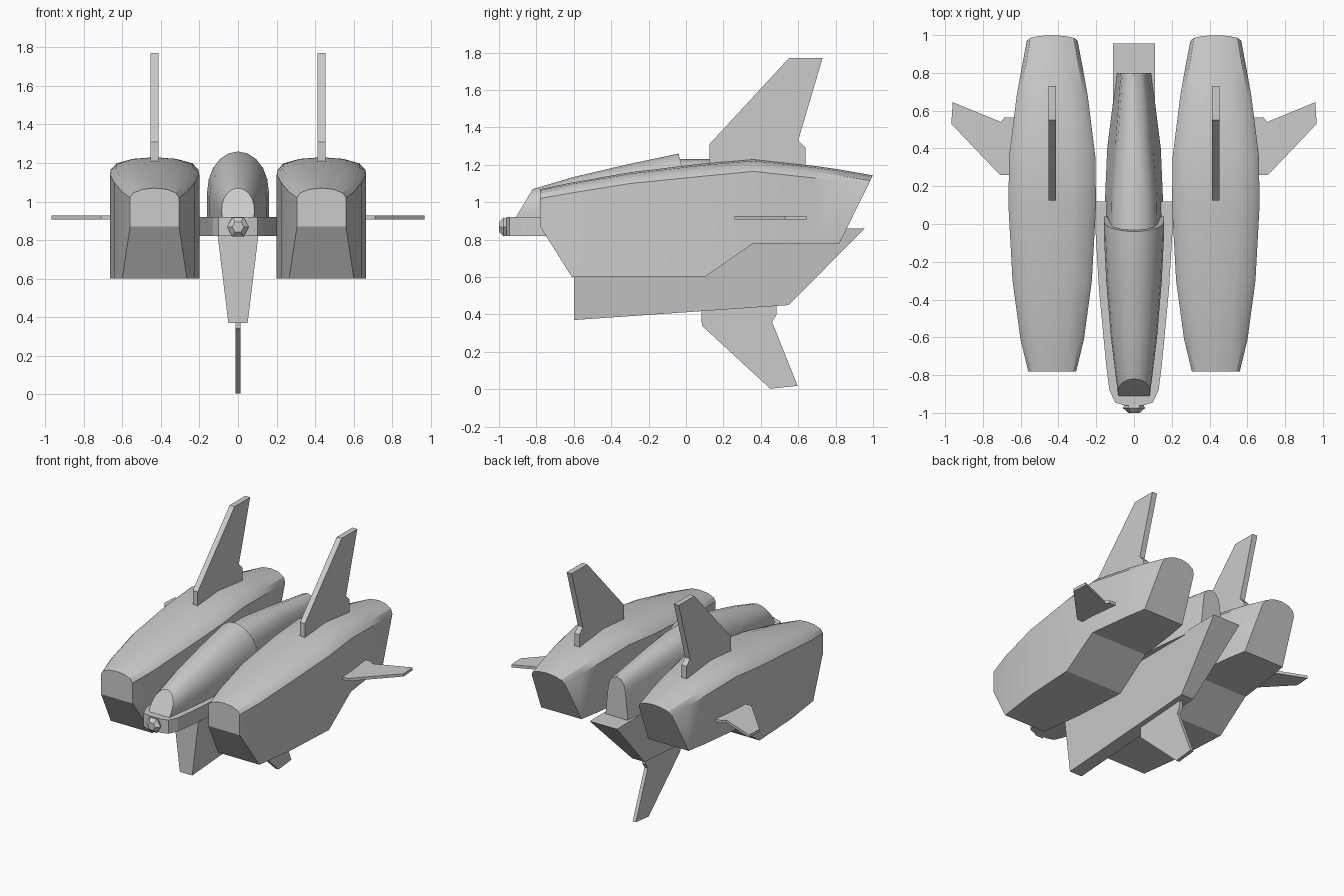
import bpy, bmesh, math
from mathutils import Vector

cube = bpy.data.objects.get("Cube")
if cube:
    bpy.data.objects.remove(cube, do_unlink=True)

grey = bpy.data.materials.new("hull_grey")
grey.use_nodes = True
COLOUR = (0.6, 0.6, 0.6, 1)
grey.diffuse_color = COLOUR
grey.node_tree.nodes["Principled BSDF"].inputs["Base Color"].default_value = COLOUR


def finish(bm, name, smooth=False):
    """Turn a bmesh into a grey object."""
    bmesh.ops.recalc_face_normals(bm, faces=bm.faces)
    mesh = bpy.data.meshes.new(name)
    bm.to_mesh(mesh)
    bm.free()
    mesh.materials.append(grey)
    obj = bpy.data.objects.new(name, mesh)
    bpy.context.collection.objects.link(obj)
    if smooth:
        bpy.ops.object.select_all(action='DESELECT')
        obj.select_set(True)
        bpy.context.view_layer.objects.active = obj
        bpy.ops.object.shade_smooth_by_angle(angle=math.radians(32))
    return obj


def loft(name, rings, cuts=(), smooth=True):
    """Skin a list of rings, cap the ends, trim by planes (point, outward normal)."""
    bm = bmesh.new()
    loops = [[bm.verts.new(p) for p in ring] for ring in rings]
    n = len(loops[0])
    for a, b in zip(loops, loops[1:]):
        for i in range(n):
            j = (i + 1) % n
            bm.faces.new((a[i], a[j], b[j], b[i]))
    bm.faces.new(loops[0])
    bm.faces.new(loops[-1])
    for point, normal in cuts:
        geom = bm.verts[:] + bm.edges[:] + bm.faces[:]
        cut = bmesh.ops.bisect_plane(bm, geom=geom, plane_co=point, plane_no=normal,
                                     clear_outer=True)["geom_cut"]
        edges = [e for e in cut if isinstance(e, bmesh.types.BMEdge)]
        bmesh.ops.holes_fill(bm, edges=edges, sides=0)
    return finish(bm, name, smooth)


def arch(cx, y, base_w, w, base, shoulder, top, steps=6):
    """Cross-section with straight sides and an arched roof."""
    pts = [(cx + base_w, y, base)]
    for i in range(steps + 1):
        a = math.pi * i / steps
        pts.append((cx + w * math.cos(a), y, shoulder + (top - shoulder) * math.sin(a)))
    return pts + [(cx - base_w, y, base)]


def plate(name, outline, axis, centre, half):
    """Extrude a flat outline along x or z."""
    def ring(offset):
        if axis == 'x':
            return [(centre + offset, a, b) for a, b in outline]
        return [(a, b, centre + offset) for a, b in outline]
    return loft(name, [ring(-half), ring(half)], smooth=False)


# Engine pods, tail fins and side winglets: y, half width, base, shoulder, top
POD = [(-0.78, 0.127, 0.87, 1.02, 1.07), (-0.61, 0.168, 0.6, 1.05, 1.105),
       (-0.3, 0.21, 0.6, 1.1, 1.16), (0.1, 0.232, 0.6, 1.14, 1.208),
       (0.36, 0.228, 0.78, 1.165, 1.23), (0.68, 0.188, 0.78, 1.13, 1.195),
       (0.82, 0.163, 0.78, 1.11, 1.175), (1.02, 0.125, 0.78, 1.08, 1.14)]
TAIL = [(0.125, 1.15), (0.125, 1.31), (0.55, 1.77), (0.73, 1.77),
        (0.6, 1.33), (0.64, 1.29), (0.64, 1.15)]
WING = [(0.6, 0.26), (0.71, 0.26), (0.967, 0.53), (0.96, 0.645),
        (0.705, 0.54), (0.685, 0.565), (0.6, 0.565)]
for side, s in (("left", 1), ("right", -1)):
    cx = 0.433 * s
    loft(side + "_engine_pod", [arch(cx, y, w, w, b, sh, t) for y, w, b, sh, t in POD],
         cuts=[(Vector((0, 0.82, 0.78)), Vector((0, 0.365, -0.18)))])
    plate(side + "_tail_fin", TAIL, 'x', cx, 0.02)
    plate(side + "_winglet", [(x * s, y) for x, y in WING], 'z', 0.917, 0.01)

# Wedge-shaped keel, narrow below and wide above
loft("keel", [
    [(-0.05, -0.6, 0.37), (0.05, -0.6, 0.37), (0.05, 0.55, 0.45), (-0.05, 0.55, 0.45)],
    [(-0.11, -0.6, 0.86), (0.11, -0.6, 0.86), (0.11, 0.955, 0.86), (-0.11, 0.955, 0.86)],
], smooth=False)

# Ventral fin
plate("ventral_fin", [(0.08, 0.45), (0.085, 0.34), (0.45, 0.003), (0.597, 0.018),
                      (0.46, 0.36), (0.485, 0.4), (0.485, 0.47)], 'x', 0, 0.013)

# Rounded deck under the cockpit
half_deck = [(0.05, -0.96), (0.1, -0.945), (0.13, -0.88), (0.147, -0.75),
             (0.185, -0.35), (0.203, -0.05), (0.203, 0.12)]
plate("nose_deck", half_deck + [(-x, y) for x, y in reversed(half_deck)], 'z', 0.87, 0.05)

# Six-sided nose tip
def hexagon(y, r):
    return [(r * math.cos(i * math.pi / 3), y, 0.868 + r * math.sin(i * math.pi / 3))
            for i in range(6)]
loft("nose_tip", [hexagon(-0.94, 0.045), hexagon(-0.975, 0.058), hexagon(-1.0, 0.03)],
     smooth=False)

# Canopy with a raked windscreen and rear edge: y, half width, shoulder, top
CANOPY = [(-0.93, 0.08, 0.94, 1.03), (-0.82, 0.095, 0.96, 1.07), (-0.6, 0.122, 0.99, 1.135),
          (-0.3, 0.147, 1.03, 1.205), (-0.04, 0.16, 1.05, 1.26), (0.04, 0.16, 1.05, 1.265)]
loft("canopy", [arch(0, y, w, w, 0.9, sh, t, 10) for y, w, sh, t in CANOPY],
     cuts=[(Vector((0, -0.91, 0.92)), Vector((0, -0.15, 0.09))),
           (Vector((0, -0.04, 1.26)), Vector((0, 0.97, 0.25)))])

# Spine behind the canopy: y, base half width, shoulder half width, shoulder, top
SPINE = [(-0.1, 0.155, 0.125, 1.12, 1.23), (0.14, 0.153, 0.12, 1.12, 1.23),
         (0.4, 0.142, 0.1, 1.1, 1.205), (0.8, 0.092, 0.07, 1.06, 1.155)]
loft("rear_spine", [arch(0, y, bw, w, 0.84, sh, t) for y, bw, w, sh, t in SPINE])
